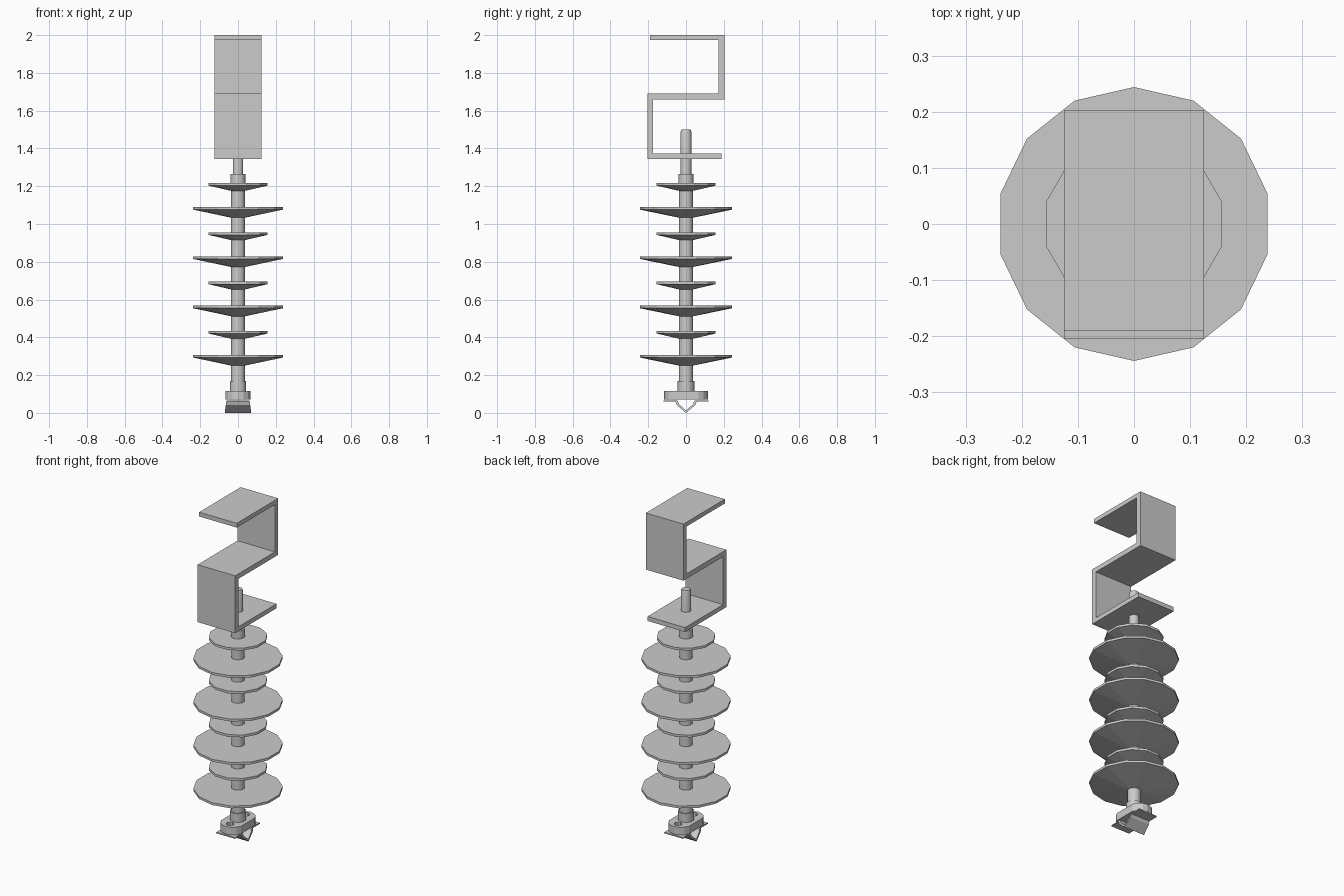
import bpy, bmesh, math
from mathutils import Matrix

if "Cube" in bpy.data.objects:
    bpy.data.objects.remove(bpy.data.objects["Cube"])

grey = bpy.data.materials.new("light_grey")
grey.diffuse_color = (0.6, 0.6, 0.6, 1)
grey.use_nodes = True
grey.node_tree.nodes["Principled BSDF"].inputs["Base Color"].default_value = grey.diffuse_color


def finish(name, bm, smooth=False):
    bmesh.ops.recalc_face_normals(bm, faces=bm.faces)
    me = bpy.data.meshes.new(name)
    bm.to_mesh(me)
    bm.free()
    me.materials.append(grey)
    ob = bpy.data.objects.new(name, me)
    bpy.context.collection.objects.link(ob)
    if smooth:
        bpy.ops.object.select_all(action='DESELECT')
        ob.select_set(True)
        bpy.context.view_layer.objects.active = ob
        bpy.ops.object.shade_smooth_by_angle(angle=math.radians(50))
    return ob


def lathe(name, rings, sides, turn=0.0, smooth=False):
    """Stack of (radius, z) rings, capped at both ends."""
    bm = bmesh.new()
    loops = []
    for r, z in rings:
        loops.append([bm.verts.new((r * math.cos(turn + 2 * math.pi * i / sides),
                                    r * math.sin(turn + 2 * math.pi * i / sides), z))
                      for i in range(sides)])
    for a, b in zip(loops, loops[1:]):
        for i in range(sides):
            j = (i + 1) % sides
            bm.faces.new((a[i], a[j], b[j], b[i]))
    bm.faces.new(loops[0])
    bm.faces.new(loops[-1])
    return finish(name, bm, smooth)


def extrude_x(name, profile, half0, half1=None):
    """Closed (y, z) profile swept across x."""
    bm = bmesh.new()
    a = [bm.verts.new((-half0, y, z)) for y, z in profile]
    b = [bm.verts.new((half0, y, z)) for y, z in profile]
    bm.faces.new(a)
    bm.faces.new(b)
    for i in range(len(a)):
        j = (i + 1) % len(a)
        bm.faces.new((a[i], a[j], b[j], b[i]))
    return finish(name, bm)


# S-shaped mounting bracket
extrude_x("bracket", [
    (-0.19, 2.0), (0.203, 2.0), (0.203, 1.66), (-0.174, 1.66), (-0.174, 1.372),
    (0.187, 1.372), (0.187, 1.345), (-0.205, 1.345), (-0.205, 1.69),
    (0.172, 1.69), (0.172, 1.974), (-0.19, 1.974)], 0.125)

# Central core, end collars and threaded stud
q = math.pi / 2
lathe("core", [(0.038, 0.11), (0.038, 1.24)], 10, q, True)
lathe("upper_collar", [(0.041, 1.215), (0.041, 1.265)], 10, q, True)
lathe("lower_collar", [(0.045, 0.11), (0.045, 0.168)], 10, q, True)
lathe("stud", [(0.029, 1.25), (0.029, 1.485), (0.024, 1.5)], 10, q, True)

# Alternating large and small sheds with conical undersides
for k in range(4):
    z = 0.307 + 0.261 * k
    lathe("large_shed", [(0.035, z - 0.057), (0.244, z - 0.014), (0.244, z)], 14, q)
    z = 0.434 + 0.261 * k
    lathe("small_shed", [(0.035, z - 0.042), (0.161, z - 0.014), (0.161, z)], 12,
          math.radians(15))

# Oval clamp flange with two bolt holes
outline = []
for s in (1, -1):
    for i in range(7):
        a = math.radians(15 + 25 * i)
        outline.append((s * 0.069 * math.cos(a), s * (0.047 + 0.069 * math.sin(a))))
bm = bmesh.new()
f = bm.faces.new([bm.verts.new((x, y, 0.07)) for x, y in outline])
ext = bmesh.ops.extrude_face_region(bm, geom=[f])
for v in ext["geom"]:
    if isinstance(v, bmesh.types.BMVert):
        v.co.z = 0.116
flange = finish("clamp_flange", bm)
for s in (1, -1):
    bm = bmesh.new()
    bmesh.ops.create_cone(bm, cap_ends=True, segments=10, radius1=0.022, radius2=0.022,
                          depth=0.2, matrix=Matrix.Translation((0, s * 0.075, 0.09)))
    cutter = finish("hole_cutter", bm)
    cutter.hide_render = True
    cutter.hide_set(True)
    mod = flange.modifiers.new("hole", 'BOOLEAN')
    mod.operation = 'DIFFERENCE'
    mod.solver = 'EXACT'
    mod.object = cutter

# V-shaped conductor keeper with thin side wings
keeper = extrude_x("conductor_keeper", [
    (-0.118, 0.066), (-0.118, 0.059), (-0.056, 0.059), (-0.05, 0.042), (0, 0.0),
    (0.05, 0.042), (0.056, 0.059), (0.118, 0.059), (0.118, 0.066),
    (0.045, 0.066), (0.036, 0.045), (0, 0.013), (-0.036, 0.045), (-0.045, 0.066)], 0.07)
for v in keeper.data.vertices:
    v.co.x *= 1 - 0.12 * v.co.z / 0.066
